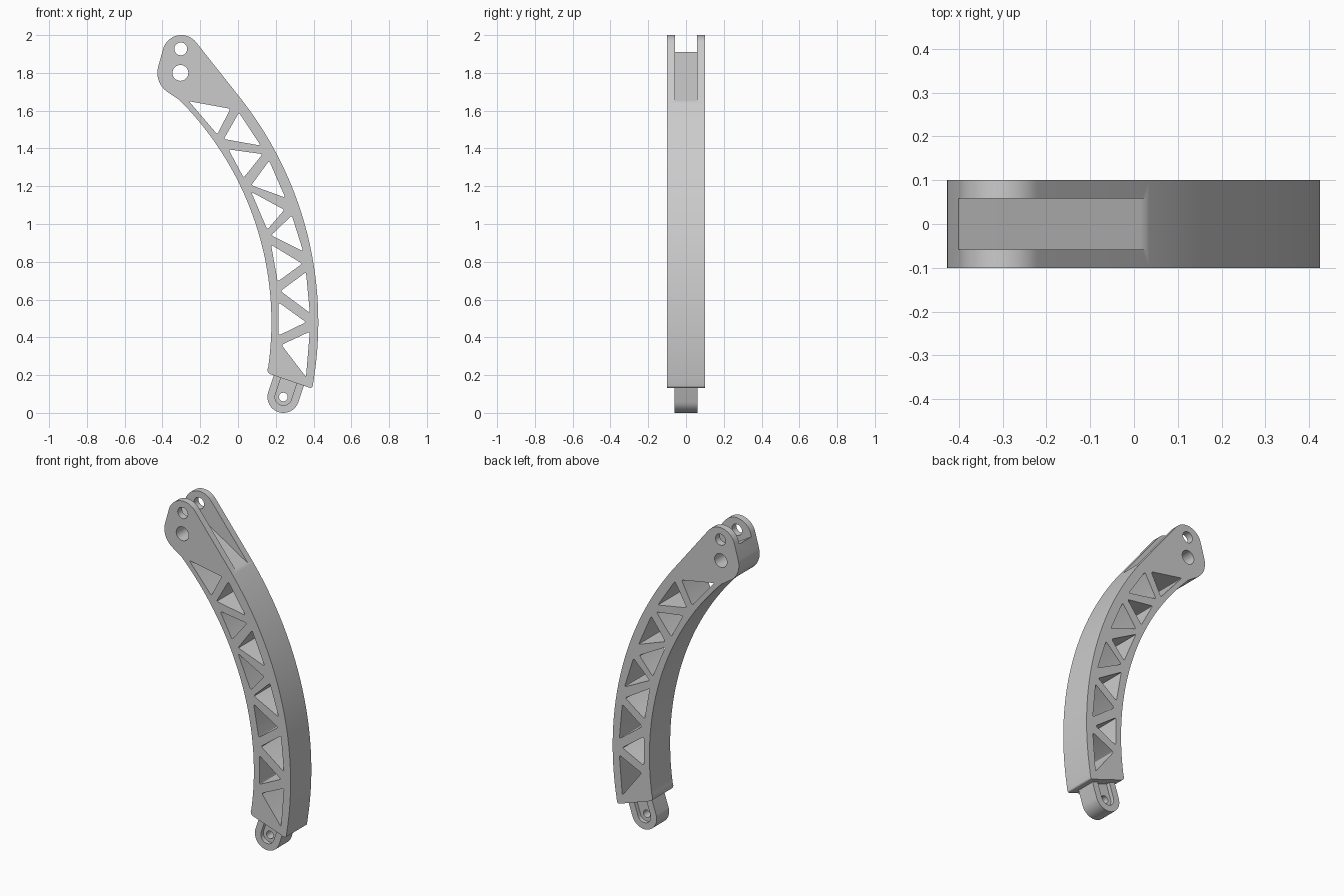
import bpy
import bmesh
from math import sin, cos, pi, radians, atan2, sqrt
from mathutils import Vector

cube = bpy.data.objects.get("Cube")
if cube:
    bpy.data.objects.remove(cube)

grey = bpy.data.materials.new("light grey")
grey.use_nodes = True
GREY = (0.6, 0.6, 0.6, 1)
grey.diffuse_color = GREY
grey.node_tree.nodes["Principled BSDF"].inputs["Base Color"].default_value = GREY


def arc(cx, cz, r, start, end, steps):
    """Points on an arc, angles in degrees."""
    span = [radians(start + (end - start) * i / steps) for i in range(steps + 1)]
    return [(cx + r * cos(a), cz + r * sin(a)) for a in span]


def circle(cx, cz, r, steps=32):
    return arc(cx, cz, r, 0, 360, steps)[:-1]


def rounded(points, r, steps=4):
    """Polygon with softened corners."""
    out = []
    pts = [Vector(p) for p in points]
    for i, p in enumerate(pts):
        a = p + (pts[i - 1] - p).normalized() * r
        b = p + (pts[(i + 1) % len(pts)] - p).normalized() * r
        for k in range(steps + 1):
            t = k / steps
            out.append(tuple(a * (1 - t) ** 2 + p * 2 * t * (1 - t) + b * t * t))
    return out


def plate(name, loops, y0, y1):
    """Extrude an outline with holes from y0 to y1."""
    bm = bmesh.new()
    edges = []
    for loop in loops:
        vs = [bm.verts.new((x, y0, z)) for x, z in loop]
        edges += [bm.edges.new((v, vs[i - 1])) for i, v in enumerate(vs)]
    bmesh.ops.triangle_fill(bm, edges=edges, use_beauty=True)
    ext = bmesh.ops.extrude_face_region(bm, geom=bm.faces[:])
    moved = [g for g in ext["geom"] if isinstance(g, bmesh.types.BMVert)]
    bmesh.ops.translate(bm, verts=moved, vec=(0, y1 - y0, 0))
    bmesh.ops.recalc_face_normals(bm, faces=bm.faces[:])
    mesh = bpy.data.meshes.new(name)
    bm.to_mesh(mesh)
    bm.free()
    mesh.materials.append(grey)
    obj = bpy.data.objects.new(name, mesh)
    bpy.context.collection.objects.link(obj)
    return obj


def cut(obj, cutter):
    """Subtract the cutter and hide it."""
    mod = obj.modifiers.new("cut", "BOOLEAN")
    mod.operation = "DIFFERENCE"
    mod.solver = "EXACT"
    mod.object = cutter
    bpy.context.view_layer.objects.active = obj
    bpy.ops.object.modifier_apply(modifier=mod.name)
    bpy.data.objects.remove(cutter)


def smooth(obj):
    bpy.ops.object.select_all(action="DESELECT")
    obj.select_set(True)
    bpy.context.view_layer.objects.active = obj
    bpy.ops.object.shade_smooth_by_angle(angle=radians(25))


# Curved arm: two concentric arcs joined to a rounded fork head
CX, CZ, R_OUT, R_IN = -1.488, 0.48, 1.913, 1.665


def bearing(x, z):
    return atan2(z - CZ, x - CX) * 180 / pi


foot = rounded([(0.154, 0.3), (0.156, 0.21), (0.394, 0.128), (0.41, 0.25)], 0.018)[5:15]
outline = foot
outline += arc(CX, CZ, R_OUT, bearing(0.4, 0.18), bearing(0.01, 1.67), 40)
outline += arc(-0.3, 1.9, 0.1, 36, 163, 16)
outline += arc(-0.305, 1.8, 0.122, 165, 232, 10)
outline += arc(CX, CZ, R_IN, bearing(-0.31, 1.655), bearing(0.158, 0.245), 40)

# Truss windows, from the head down to the foot
windows = [
    [(-.26, 1.65), (-.04, 1.61), (-.11, 1.475)],
    [(.005, 1.59), (.12, 1.415), (-.075, 1.45)],
    [(-.05, 1.395), (.13, 1.37), (.03, 1.245)],
    [(.165, 1.335), (.25, 1.14), (.07, 1.205)],
    [(.07, 1.17), (.245, 1.075), (.155, .97)],
    [(.285, 1.045), (.345, .855), (.175, .94)],
    [(.175, .89), (.34, .79), (.21, .695)],
    [(.36, .745), (.38, .53), (.225, .645)],
    [(.215, .585), (.36, .48), (.215, .41)],
    [(.38, .43), (.36, .19), (.23, .36)],
]
holes = [rounded(w, 0.012) for w in windows]
holes += [circle(-0.303, 1.927, 0.034), circle(-0.305, 1.8, 0.042)]
arm = plate("curved_arm", [outline] + holes, -0.1, 0.1)

# Slot between the two fork tines
slot = plate("slot_cutter", [[(-0.5, 1.97), (-0.4, 1.91), (0.015, 1.655),
                              (0.2, 1.54), (0.2, 2.2), (-0.5, 2.2)]], -0.058, 0.058)
cut(arm, slot)
smooth(arm)

# Bottom lug with a pin hole, leaning along the end of the arm
PX, PZ, LEAN = 0.24, 0.084, 71.5


def tongue(r, length):
    """Round-ended strip running up from the pin."""
    ends = arc(PX, PZ, r, LEAN + 90, LEAN + 270, 24)
    dx, dz = length * cos(radians(LEAN)), length * sin(radians(LEAN))
    return ends + [(ends[-1][0] + dx, ends[-1][1] + dz), (ends[0][0] + dx, ends[0][1] + dz)]


lug = plate("bottom_lug", [tongue(0.084, 0.112), circle(PX, PZ, 0.023, 24)], -0.06, 0.06)
for side in (-1, 1):
    cut(lug, plate("recess_cutter", [tongue(0.044, 0.2)], side * 0.035, side * 0.1))
smooth(lug)
